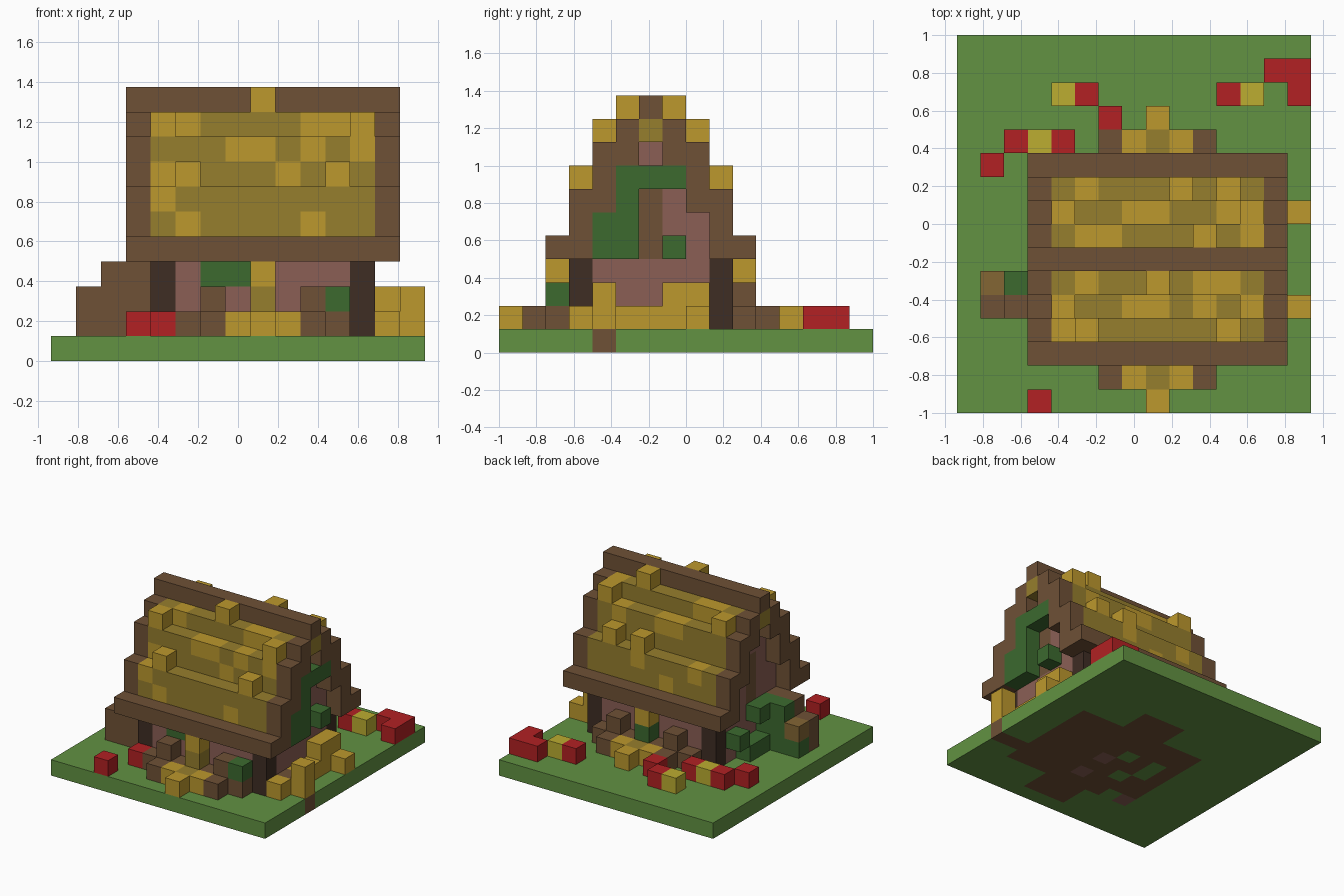
import bpy
import bmesh
from mathutils import Vector

cube = bpy.data.objects.get("Cube")
if cube:
    bpy.data.objects.remove(cube, do_unlink=True)

UNIT = 0.125
ORIGIN = Vector((-0.9375, -1.0, 0.0))

COLOURS = {
    "grass": (98, 146, 66), "timber": (111, 81, 54), "dark_post": (63, 45, 36),
    "thatch": (150, 126, 45), "straw": (188, 152, 45), "yellow": (188, 173, 49),
    "red": (178, 33, 35), "ivy": (60, 106, 47), "plaster": (139, 95, 85),
    "pale_wood": (131, 102, 52),
}


def linear(c):
    c /= 255
    return c / 12.92 if c <= 0.04045 else ((c + 0.055) / 1.055) ** 2.4


materials = {}
for name, rgb in COLOURS.items():
    mat = bpy.data.materials.new(name)
    mat.use_nodes = True
    colour = [linear(c) for c in rgb] + [1]
    mat.diffuse_color = colour
    bsdf = mat.node_tree.nodes["Principled BSDF"]
    bsdf.inputs["Base Color"].default_value = colour
    bsdf.inputs["Roughness"].default_value = 0.9
    materials[name] = mat

cells = {}


def span(v):
    return range(v[0], v[1] + 1) if isinstance(v, tuple) else (v,)


def fill(part, colour, x, y, z):
    """Fill a block of cells; each axis is one index or an inclusive pair."""
    for i in span(x):
        for j in span(y):
            for k in span(z):
                cells[i, j, k] = (part, colour)


def dots(part, colour, *places):
    for p in places:
        fill(part, colour, *p)


# Ground slab with the earth floor and paths let into it
fill("ground", "grass", (0, 14), (0, 15), 0)
fill("ground", "timber", (4, 12), (3, 9), 0)
fill("ground", "timber", (7, 9), (1, 11), 0)
fill("ground", "timber", (13, 14), 4, 0)
dots("ground", "plaster", (8, 6, 0), (8, 4, 0), (4, 3, 0))
dots("ground", "grass", (5, 3, 0), (7, 7, 0), (5, 7, 0), (5, 6, 0), (6, 5, 0))

# Plaster walls with dark corner posts
fill("walls", "plaster", (4, 12), (3, 9), (1, 3))
for x in (4, 12):
    for y in (3, 9):
        fill("corner_posts", "dark_post", x, y, (1, 3))
fill("walls", "ivy", (6, 7), 3, 3)

# Stepped roof: half depth of each course, from eaves to ridge
MID = 6
half = {4: 4, 5: 3, 6: 3, 7: 2, 8: 2, 9: 1, 10: 0}
for k, h in half.items():
    fill("roof", "thatch", (4, 12), (MID - h, MID + h), k)
    for x in (4, 12):
        if h > 1:
            fill("gable_wall", "plaster", x, (MID - h + 1, MID + h - 1), k)
    for d in range(half.get(k + 1, 0), h + 1):
        for y in (MID - d, MID + d):
            for x in (3, 13):
                fill("roof_rim", "timber", x, y, k)
for y in (MID - half[4], MID + half[4]):
    fill("eaves", "timber", (3, 13), y, 4)
fill("ridge", "timber", (3, 13), MID, 10)
for x in (3, 13):
    fill("roof_rim", "thatch", x, MID, 9)
for x in (4, 12):
    fill("gable_post", "timber", x, MID, (4, 6))

# Ivy climbing the left gable
fill("gable_ivy", "ivy", 13, (5, 7), 7)
fill("gable_ivy", "ivy", 13, 5, (4, 6))
fill("gable_ivy", "ivy", 13, 4, (4, 5))
fill("gable_ivy", "ivy", 13, 7, 4)

# Straw patches and tufts on the front slope, then on the back slope
dots("roof", "straw", (5, 5, 9), (10, 5, 9), (11, 5, 9), (7, 4, 8), (8, 4, 8),
     (10, 4, 8), (12, 4, 8), (4, 4, 7), (9, 4, 7), (4, 3, 6), (5, 3, 5), (10, 3, 5))
dots("straw_tufts", "straw", (8, 5, 10), (4, 4, 9), (12, 4, 9), (5, 3, 7), (11, 3, 7))
dots("roof", "straw", (5, 7, 9), (6, 7, 9), (12, 7, 9), (7, 8, 8), (8, 8, 8),
     (11, 8, 8), (5, 9, 6), (9, 9, 6), (7, 9, 5))
dots("straw_tufts", "straw", (10, 7, 10), (4, 8, 9), (12, 8, 9), (9, 9, 7), (11, 9, 7))

# Low wall, steps and central post, alike at front and back
for side, flip in (("front", False), ("back", True)):
    def row(d):
        return 2 * MID - d if flip else d
    fill(side + "_low_wall", "timber", (5, 11), row(2), 1)
    dots(side + "_low_wall", "timber", (6, row(2), 2), (10, row(2), 2))
    fill(side + "_steps", "timber", (6, 10), row(1), 1)
    fill(side + "_steps", "straw", (7, 9), row(1), 1)
    fill(side + "_steps", "thatch", 8, row(1), 1)
    fill(side + "_steps", "straw", 8, row(0), 1)
    fill(side + "_post", "thatch", 8, row(2), (1, 2))
    fill(side + "_post", "straw", 8, row(2), 3)
fill("front_bush", "ivy", 11, 2, 2)
fill("back_bush", "ivy", 8, 10, 2)

# Straw bales beside the left wall
fill("left_bales", "straw", 13, (5, 8), 1)
fill("left_bales", "straw", 13, 3, 1)
fill("left_bales", "timber", 13, 4, 1)
fill("left_bales", "straw", 13, (7, 8), 2)
fill("left_bales", "straw", 14, 8, 1)
fill("left_bales", "straw", 14, 4, (1, 2))

# Stepped buttress with ivy beside the right wall
fill("buttress", "timber", 1, 4, (1, 2))
fill("buttress", "timber", (2, 3), 4, (1, 3))
fill("buttress", "ivy", (2, 3), 5, (1, 3))
fill("buttress", "ivy", 1, 5, 1)
fill("buttress", "pale_wood", 1, 5, 2)
fill("right_bush", "ivy", 3, 6, 3)
fill("right_bush", "ivy", 3, (6, 7), 1)
fill("right_bush", "ivy", 3, 8, 2)

# Flowers in the grass
dots("flowers", "red", (3, 0, 1), (4, 2, 1), (1, 10, 1), (2, 11, 1), (4, 11, 1),
     (6, 12, 1), (5, 13, 1), (11, 13, 1), (14, 13, 1), ((13, 14), 14, 1))
dots("flowers", "yellow", (3, 11, 1), (4, 13, 1), (12, 13, 1))


# Turn each part into a mesh made of its exposed cell faces
def build(part):
    bm = bmesh.new()
    verts, used = {}, []

    def vert(p):
        key = tuple(p)
        if key not in verts:
            verts[key] = bm.verts.new(ORIGIN + Vector(p) * UNIT)
        return verts[key]

    for cell, (owner, colour) in cells.items():
        if owner != part:
            continue
        if colour not in used:
            used.append(colour)
        for axis in range(3):
            u, v = (axis + 1) % 3, (axis + 2) % 3
            for sign in (0, 1):
                near = list(cell)
                near[axis] += 1 if sign else -1
                if tuple(near) in cells:
                    continue
                loop = []
                for a, b in ((0, 0), (1, 0), (1, 1), (0, 1)):
                    p = list(cell)
                    p[axis] += sign
                    p[u] += a
                    p[v] += b
                    loop.append(vert(p))
                face = bm.faces.new(loop if sign else loop[::-1])
                face.material_index = used.index(colour)
    mesh = bpy.data.meshes.new(part)
    bm.to_mesh(mesh)
    bm.free()
    for colour in used:
        mesh.materials.append(materials[colour])
    bpy.context.collection.objects.link(bpy.data.objects.new(part, mesh))


for part in dict.fromkeys(owner for owner, colour in cells.values()):
    build(part)
